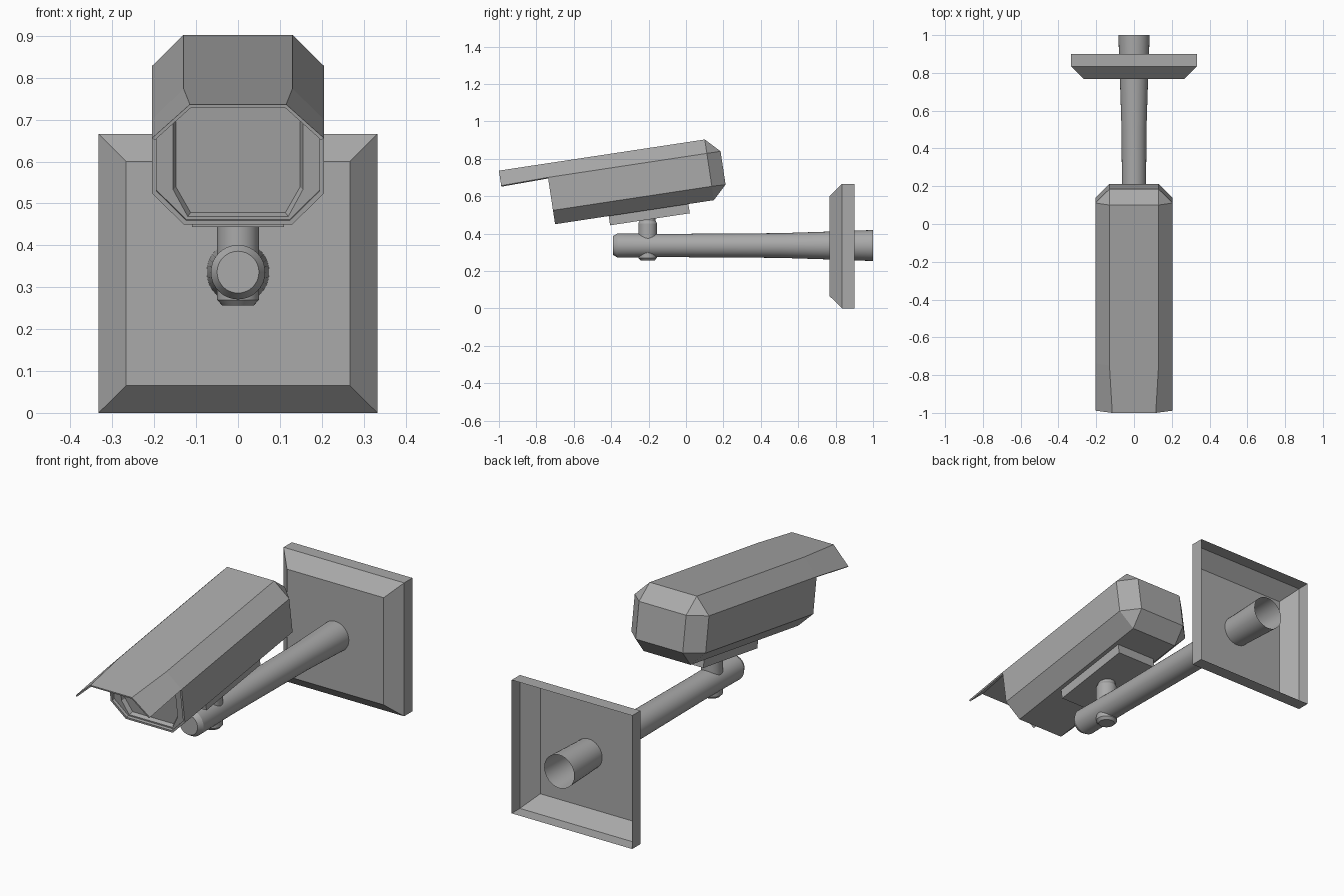
import bpy, bmesh, math
from mathutils import Matrix

cube = bpy.data.objects.get("Cube")
if cube:
    bpy.data.objects.remove(cube, do_unlink=True)

grey = bpy.data.materials.new("grey_metal")
grey.use_nodes = True
GREY = (0.4, 0.4, 0.4, 1)
grey.diffuse_color = GREY
grey.node_tree.nodes["Principled BSDF"].inputs["Base Color"].default_value = GREY

# Tilted frame of the camera head: y runs back along it, z up, origin at front bottom
HEAD = Matrix.Translation((0, -0.70, 0.45)) @ Matrix.Rotation(math.radians(8.6), 4, "X")


def loft(name, rings, matrix=Matrix(), closed=True, cap_start=True, cap_end=True, smooth=False):
    """Skin a list of equal-length point rings into one object."""
    bm = bmesh.new()
    rows = [[bm.verts.new(p) for p in ring] for ring in rings]
    n = len(rows[0])
    for a, b in zip(rows, rows[1:]):
        for i in range(n if closed else n - 1):
            j = (i + 1) % n
            bm.faces.new((a[i], a[j], b[j], b[i]))
    if cap_start:
        bm.faces.new(rows[0])
    if cap_end:
        bm.faces.new(rows[-1])
    bmesh.ops.remove_doubles(bm, verts=bm.verts, dist=0.0001)
    bmesh.ops.recalc_face_normals(bm, faces=bm.faces)
    bm.transform(matrix)
    mesh = bpy.data.meshes.new(name)
    bm.to_mesh(mesh)
    bm.free()
    mesh.materials.append(grey)
    obj = bpy.data.objects.new(name, mesh)
    bpy.context.collection.objects.link(obj)
    if smooth:
        bpy.ops.object.select_all(action="DESELECT")
        obj.select_set(True)
        bpy.context.view_layer.objects.active = obj
        bpy.ops.object.shade_smooth_by_angle(angle=math.radians(30))
    return obj


def octagon(y, w, z0, z1, cx=0.0, cz=0.0):
    """Chamfered rectangle across y; zero chamfer gives a plain rectangle."""
    half = [(w - cx, z0), (w, z0 + cz), (w, z1 - cz), (w - cx, z1)]
    return [(x, y, z) for x, z in half] + [(-x, y, z) for x, z in reversed(half)]


def lathe(profile, sides=32):
    """Rings of (radius, height) about the z axis."""
    steps = [math.tau * i / sides for i in range(sides)]
    return [[(r * math.cos(a), r * math.sin(a), z) for a in steps] for r, z in profile]


# Camera housing: recessed window, lip, long body, bevelled back
loft("housing", [
    octagon(0.035, 0.148, 0.023, 0.305, 0.035, 0.062),
    octagon(0.015, 0.155, 0.017, 0.311, 0.035, 0.065),
    octagon(0.015, 0.195, 0.010, 0.318, 0.071, 0.071),
    octagon(0.0, 0.195, 0.010, 0.318, 0.071, 0.071),
    octagon(0.0, 0.205, 0.0, 0.328, 0.075, 0.075),
    octagon(0.859, 0.205, 0.0, 0.328, 0.075, 0.075),
    octagon(0.933, 0.130, 0.073, 0.253),
], HEAD)


# Sun hood: folded sheet continuing the top and upper chamfers
def fold(y, flat, low):
    return [(-0.205, y, low), (-flat, y, 0.328), (flat, y, 0.328), (0.205, y, low)]


hood = loft("sun_hood", [fold(0.0, 0.13, 0.253), fold(-0.254, 0.115, 0.247)],
            HEAD, closed=False, cap_start=False, cap_end=False)
solid = hood.modifiers.new("sheet_thickness", "SOLIDIFY")
solid.thickness = 0.008
top_up = max(hood.data.polygons, key=lambda p: abs(p.normal.z)).normal.z > 0
solid.offset = -1 if top_up else 1

# Mounting foot beneath the housing
loft("mounting_foot", [octagon(0.29, 0.11, -0.05, 0.005),
                       octagon(0.721, 0.11, -0.05, 0.005)], HEAD)

# Upright pivot through the arm
loft("pivot_post", lathe([(0.038, 0.257), (0.05, 0.27), (0.05, 0.455), (0.042, 0.468), (0.042, 0.50)]),
     Matrix.Translation((0, -0.205, 0)), smooth=True)

# Hollow arm flaring towards the wall, open at the back
loft("support_arm", lathe([(0.05, -0.39), (0.065, -0.365), (0.062, -0.1), (0.066, 0.5),
                           (0.075, 0.78), (0.083, 1.0)]),
     Matrix.Translation((0, 0, 0.336)) @ Matrix.Rotation(math.radians(-90), 4, "X"),
     cap_end=False, smooth=True)

# Wall plate: bevelled dish, open at the back
loft("wall_plate", [octagon(0.768, 0.267, 0.065, 0.60),
                    octagon(0.835, 0.333, 0.0, 0.666),
                    octagon(0.90, 0.333, 0.0, 0.666)], cap_end=False)
